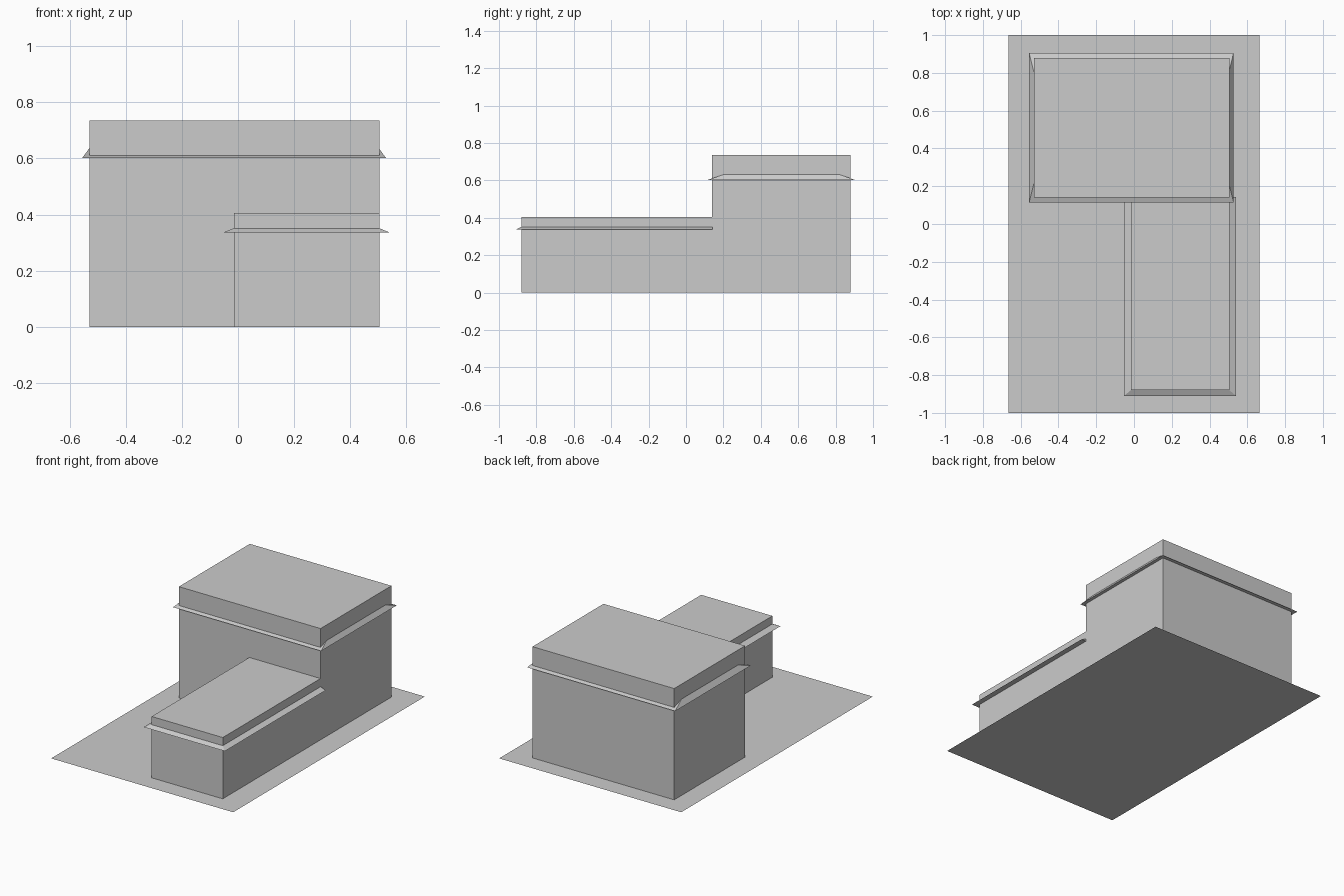
import bpy
import bmesh

cube = bpy.data.objects.get("Cube")
if cube:
    bpy.data.objects.remove(cube, do_unlink=True)

GREY = (0.6, 0.6, 0.6, 1.0)
grey = bpy.data.materials.new("light grey")
grey.use_nodes = True
grey.diffuse_color = GREY
grey.node_tree.nodes["Principled BSDF"].inputs["Base Color"].default_value = GREY


def finish(name, bm):
    bmesh.ops.recalc_face_normals(bm, faces=bm.faces)
    mesh = bpy.data.meshes.new(name)
    bm.to_mesh(mesh)
    bm.free()
    mesh.materials.append(grey)
    obj = bpy.data.objects.new(name, mesh)
    bpy.context.collection.objects.link(obj)
    return obj


def tapered_block(name, x, y, z, inset_x=0, inset_front=0, inset_back=0, base=True):
    """Rectangular block whose top may be inset from its base."""
    bm = bmesh.new()

    def ring(dx, front, back, height):
        x0, x1, y0, y1 = x[0] + dx, x[1] - dx, y[0] + front, y[1] - back
        return [bm.verts.new((px, py, height))
                for px, py in ((x0, y0), (x1, y0), (x1, y1), (x0, y1))]

    low = ring(0, 0, 0, z[0])
    high = ring(inset_x, inset_front, inset_back, z[1])
    for i in range(4):
        j = (i + 1) % 4
        bm.faces.new((low[i], low[j], high[j], high[i]))
    bm.faces.new(high)
    if base:
        bm.faces.new(low[::-1])
    return finish(name, bm)


# Flat ground sheet
bm = bmesh.new()
bm.faces.new([bm.verts.new((px, py, 0)) for px, py in
              ((-0.665, -1), (0.665, -1), (0.665, 1), (-0.665, 1))])
finish("ground_sheet", bm)

# Building volumes, open where they meet the ground
tapered_block("tall_block", (-0.53, 0.505), (0.14, 0.88), (0, 0.735), base=False)
tapered_block("low_wing", (-0.015, 0.505), (-0.88, 0.14), (0, 0.405), base=False)

# Hipped roofs whose eaves project through the walls
tapered_block("tall_block_eaves", (-0.555, 0.527), (0.115, 0.905), (0.602, 0.702),
              inset_x=0.073, inset_front=0.293, inset_back=0.293)
tapered_block("low_wing_eaves", (-0.053, 0.541), (-0.91, 0.142), (0.336, 0.396),
              inset_x=0.146, inset_front=0.12)
